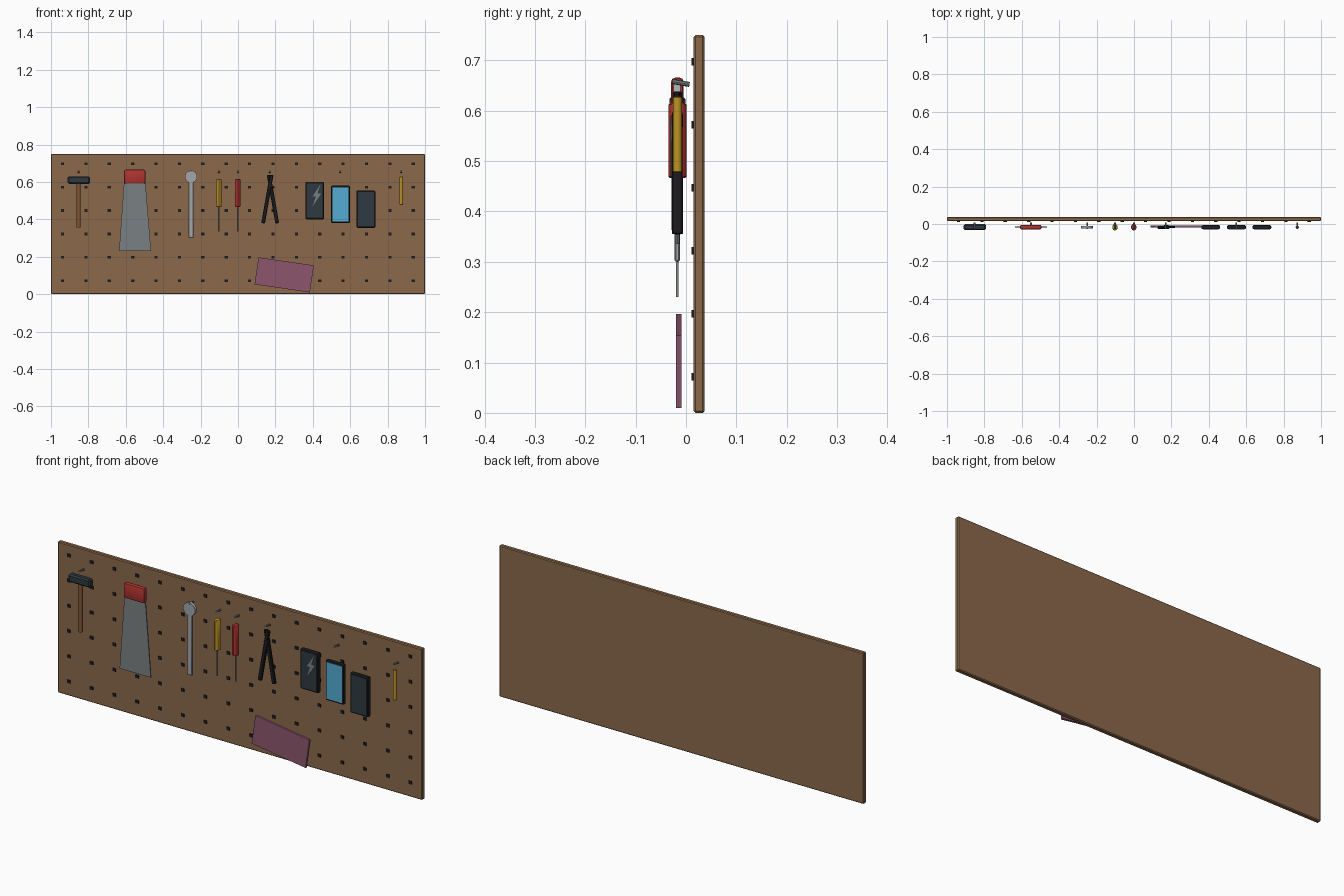
import bpy, bmesh, math
from mathutils import Matrix, Vector

if "Cube" in bpy.data.objects:
    bpy.data.objects.remove(bpy.data.objects["Cube"], do_unlink=True)

TOOL_Y = -0.017  # depth at which the tools hang


def material(name, hex_code):
    def linear(c):
        return c / 12.92 if c <= 0.04045 else ((c + 0.055) / 1.055) ** 2.4
    rgb = [linear(int(hex_code[i:i + 2], 16) / 255) for i in (0, 2, 4)]
    m = bpy.data.materials.new(name)
    m.use_nodes = True
    m.diffuse_color = (*rgb, 1)
    node = next(n for n in m.node_tree.nodes if n.type == "BSDF_PRINCIPLED")
    node.inputs["Base Color"].default_value = (*rgb, 1)
    return m


BOARD = material("board_brown", "8B694B")
BLACK = material("near_black", "1C1B1E")
SLATE = material("slate", "2D3A41")
RED = material("red", "B03430")
BLADE = material("blade_grey", "7A8182")
SILVER = material("silver", "A3A7AA")
YELLOW = material("yellow", "BD9522")
BLUE = material("screen_blue", "53ABD3")
PURPLE = material("dusty_purple", "8C566C")
WOOD = material("handle_wood", "805636")


def finish(name, bm, mat):
    bmesh.ops.recalc_face_normals(bm, faces=bm.faces)
    mesh = bpy.data.meshes.new(name)
    bm.to_mesh(mesh)
    bm.free()
    mesh.materials.append(mat)
    ob = bpy.data.objects.new(name, mesh)
    bpy.context.collection.objects.link(ob)
    return ob


def box(name, center, size, mat, bevel=0, turn=0, segments=1):
    bm = bmesh.new()
    bmesh.ops.create_cube(bm, size=1)
    bmesh.ops.scale(bm, vec=size, verts=bm.verts)
    if bevel:
        bmesh.ops.bevel(bm, geom=bm.edges[:], offset=bevel, segments=segments,
                        profile=0.5, affect="EDGES")
    ob = finish(name, bm, mat)
    ob.location = center
    ob.rotation_euler.y = turn
    return ob


def plate(name, outline, y, depth, mat):
    """Outline in x and z, extruded along y."""
    bm = bmesh.new()
    face = bm.faces.new([bm.verts.new((x, y - depth / 2, z)) for x, z in outline])
    new = bmesh.ops.extrude_face_region(bm, geom=[face])["geom"]
    bmesh.ops.translate(bm, vec=(0, depth, 0),
                        verts=[v for v in new if isinstance(v, bmesh.types.BMVert)])
    return finish(name, bm, mat)


def rod(name, start, end, radius, mat, sides=12, bevel=0):
    a, b = Vector(start), Vector(end)
    bm = bmesh.new()
    bmesh.ops.create_cone(bm, cap_ends=True, segments=sides, radius1=radius,
                          radius2=radius, depth=(b - a).length)
    if bevel:
        rims = [e for e in bm.edges if abs(e.verts[0].co.z - e.verts[1].co.z) < 1e-5]
        bmesh.ops.bevel(bm, geom=rims, offset=bevel, segments=1, affect="EDGES")
    turn = (b - a).to_track_quat("Z", "Y").to_matrix().to_4x4()
    bm.transform(Matrix.Translation((a + b) / 2) @ turn)
    return finish(name, bm, mat)


# Pegboard with a grid of holes shown as dark pegs
box("pegboard", (0, 0.026, 0.375), (2, 0.022, 0.75), BOARD, 0.004)
bm = bmesh.new()
for col in range(16):
    for row in range(6):
        place = Matrix.Translation((-0.938 + col * 0.125, 0.014, 0.072 + row * 0.125))
        bmesh.ops.create_cube(bm, size=1, matrix=place @ Matrix.Diagonal((0.017, 0.006, 0.015, 1)))
finish("peg_holes", bm, BLACK)

# Hooks above the tools
for i, x in enumerate((-0.852, -0.55, -0.25, -0.102, 0, 0.17, 0.547, 0.873)):
    rod(f"hook_{i + 1}", (x, 0.007, 0.652), (x, -0.027, 0.658), 0.005, BLADE, 8)

# Hammer
rod("hammer_handle", (-0.852, TOOL_Y, 0.355), (-0.852, TOOL_Y, 0.6), 0.011, WOOD)
box("hammer_head", (-0.851, TOOL_Y, 0.61), (0.12, 0.032, 0.04), SLATE, 0.007)

# Saw
plate("saw_blade", [(-0.609, 0.6), (-0.495, 0.6), (-0.465, 0.23), (-0.636, 0.23)],
      TOOL_Y, 0.005, BLADE)
box("saw_handle", (-0.552, TOOL_Y, 0.628), (0.114, 0.025, 0.075), RED, 0.008, segments=2)

# Wrench
box("wrench_shaft", (-0.251, TOOL_Y, 0.455), (0.027, 0.011, 0.31), SILVER, 0.003)
rod("wrench_head", (-0.251, TOOL_Y - 0.008, 0.628), (-0.251, TOOL_Y + 0.006, 0.628),
    0.033, SILVER, 16)

# Screwdrivers
for name, x, mat in (("yellow", -0.102, YELLOW), ("red", -0.001, RED)):
    rod(f"{name}_screwdriver_shaft", (x, TOOL_Y, 0.335), (x, TOOL_Y, 0.48), 0.004, BLADE, 8)
    grip = rod(f"{name}_screwdriver_handle", (x, TOOL_Y, 0.466), (x, TOOL_Y, 0.615),
               0.018, mat, 10, 0.003)
    grip.data.transform(Matrix.Translation((x, 0, 0)) @ Matrix.Diagonal((0.83, 1, 1, 1))
                        @ Matrix.Translation((-x, 0, 0)))

# Pliers: two crossed arms and a pivot
for name, side in (("left", 1), ("right", -1)):
    box(f"pliers_{name}_arm", (0.172 + side * 0.015, TOOL_Y + side * 0.002, 0.508),
        (0.02, 0.014, 0.262), BLACK, 0.003, -side * math.radians(10))
rod("pliers_pivot", (0.172, -0.028, 0.58), (0.172, -0.006, 0.58), 0.012, BLACK)

# Phones
for name, x, z, screen in (("first", 0.41, 0.5, SLATE), ("second", 0.548, 0.48, BLUE),
                           ("third", 0.684, 0.454, SLATE)):
    box(f"{name}_phone_case", (x, TOOL_Y, z), (0.1, 0.021, 0.2), BLACK, 0.006, segments=2)
    box(f"{name}_phone_screen", (x, -0.0275, z), (0.084, 0.003, 0.182), screen)
plate("phone_bolt", [(0.442, 0.588), (0.398, 0.522), (0.417, 0.522), (0.398, 0.468),
                     (0.444, 0.537), (0.424, 0.537)], -0.0295, 0.002, BLADE)

# Pen
rod("pen", (0.873, TOOL_Y, 0.477), (0.873, TOOL_Y, 0.628), 0.009, YELLOW, 12, 0.002)

# Tilted card
box("card", (0.247, -0.0145, 0.103), (0.299, 0.011, 0.146), PURPLE, 0, math.radians(8.2))

# Smooth the round parts, keeping sharp edges
for ob in bpy.context.collection.objects:
    if ob.type == "MESH" and any(w in ob.name for w in ("hook", "handle", "pen", "shaft", "wrench_head")):
        for other in bpy.context.selected_objects:
            other.select_set(False)
        ob.select_set(True)
        bpy.context.view_layer.objects.active = ob
        bpy.ops.object.shade_smooth_by_angle(angle=math.radians(40))
